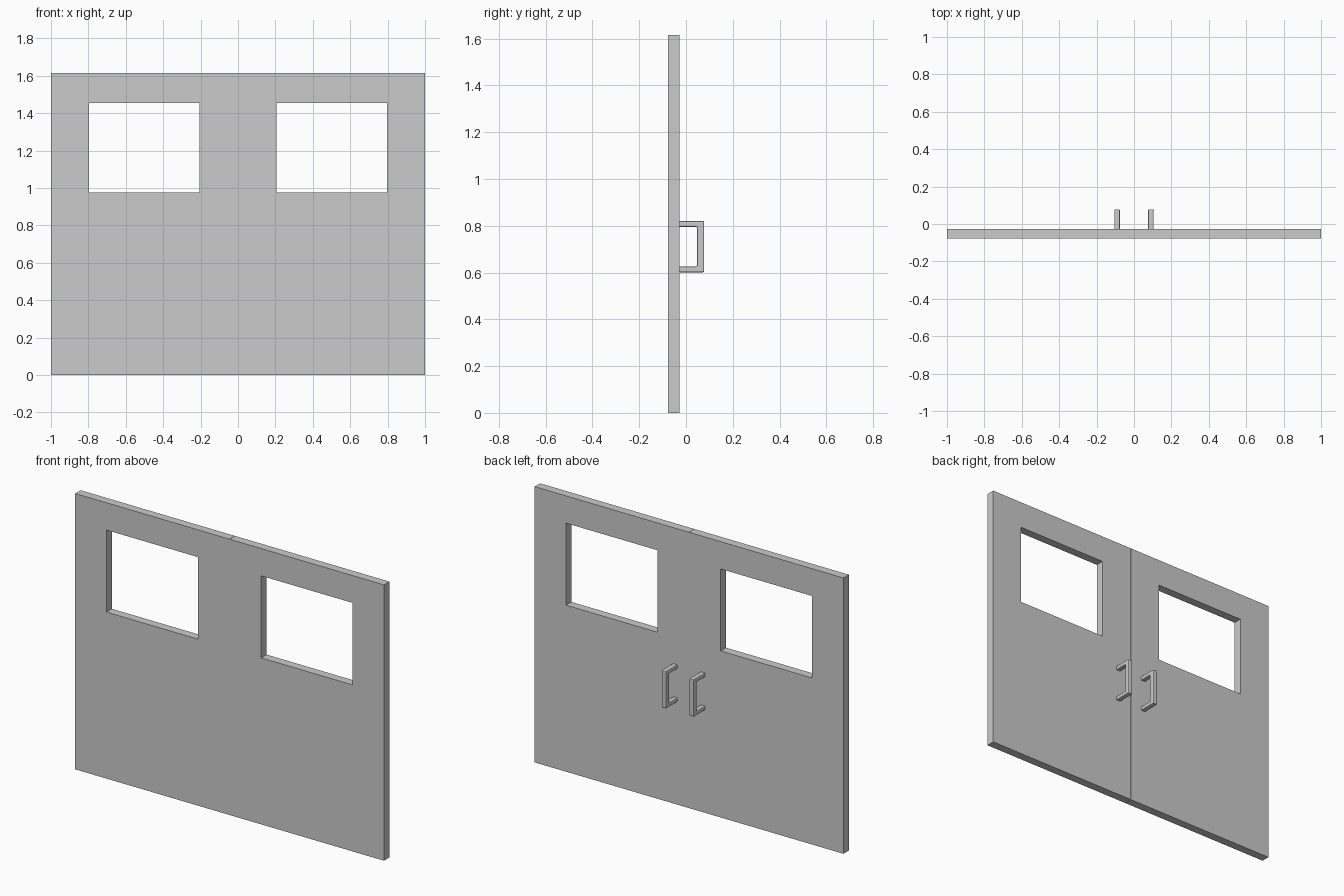
import bpy, bmesh

if "Cube" in bpy.data.objects:
    bpy.data.objects.remove(bpy.data.objects["Cube"])

DOOR_FRONT, DOOR_BACK, HEIGHT = -0.078, -0.028, 1.615


def finish(name, bm):
    bmesh.ops.recalc_face_normals(bm, faces=bm.faces)
    mesh = bpy.data.meshes.new(name)
    bm.to_mesh(mesh)
    bm.free()
    obj = bpy.data.objects.new(name, mesh)
    bpy.context.collection.objects.link(obj)
    return obj


def rect(x0, x1, z0, z1):
    return [(x0, z0), (x1, z0), (x1, z1), (x0, z1)]


def door(name, side):
    """Flat slab with a rectangular window opening."""
    bm = bmesh.new()

    def ring(points, y):
        return [bm.verts.new((side * x, y, z)) for x, z in points]

    outer = rect(0.001, 1.0, 0.0, HEIGHT)
    window = rect(0.205, 0.797, 0.975, 1.455)
    loops = [ring(outer, DOOR_FRONT), ring(outer, DOOR_BACK),
             ring(window, DOOR_BACK), ring(window, DOOR_FRONT)]
    for k in range(4):
        a, b = loops[k], loops[(k + 1) % 4]
        for i in range(4):
            j = (i + 1) % 4
            bm.faces.new((a[i], a[j], b[j], b[i]))
    return finish(name, bm)


def handle(name, side):
    """C-shaped pull handle with softened edges."""
    y0, y1, y2 = DOOR_BACK - 0.004, 0.047, 0.078
    z0, z1, t = 0.601, 0.82, 0.025
    profile = [(y0, z0), (y2, z0), (y2, z1), (y0, z1),
               (y0, z1 - t), (y1, z1 - t), (y1, z0 + t), (y0, z0 + t)]
    bm = bmesh.new()
    face = bm.faces.new([bm.verts.new((side * 0.075, y, z)) for y, z in profile])
    ext = bmesh.ops.extrude_face_region(bm, geom=[face])
    verts = [g for g in ext["geom"] if isinstance(g, bmesh.types.BMVert)]
    bmesh.ops.translate(bm, verts=verts, vec=(side * 0.03, 0, 0))
    obj = finish(name, bm)
    bevel = obj.modifiers.new("soft_edges", "BEVEL")
    bevel.width = 0.006
    bevel.segments = 2
    return obj


# Matching pair of doors and handles
for label, side in (("left", -1), ("right", 1)):
    door(f"{label}_door", side)
    handle(f"{label}_handle", side)
